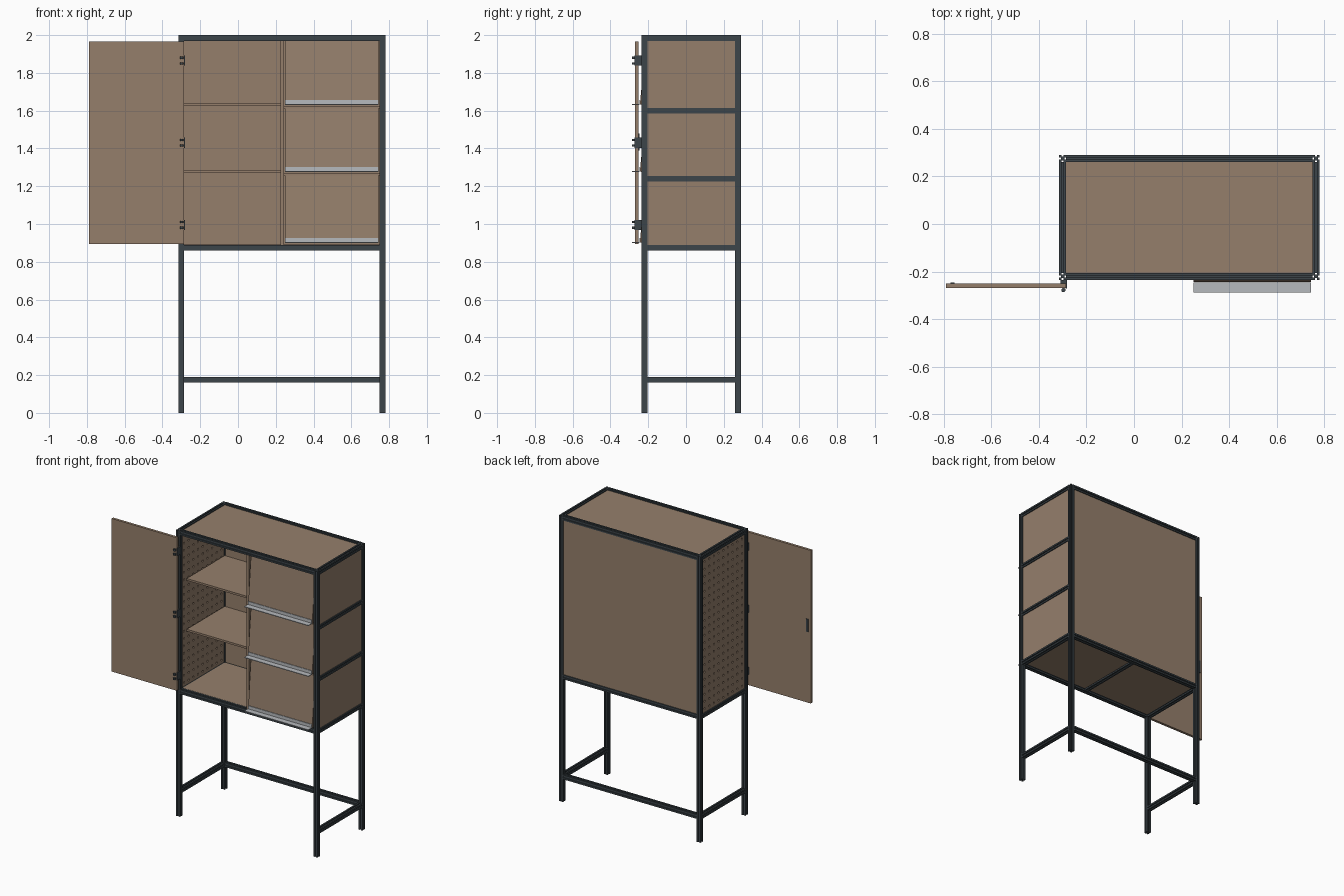
import bpy, bmesh, math
from mathutils import Vector, Matrix

cube = bpy.data.objects.get("Cube")
if cube:
    bpy.data.objects.remove(cube, do_unlink=True)


def material(name, rgb):
    m = bpy.data.materials.new(name)
    m.use_nodes = True
    m.diffuse_color = (*rgb, 1)
    m.node_tree.nodes["Principled BSDF"].inputs["Base Color"].default_value = (*rgb, 1)
    return m


BROWN = material("brown board", (0.30, 0.212, 0.148))
DARK = material("dark frame", (0.045, 0.058, 0.067))
GREY = material("light metal", (0.47, 0.49, 0.51))


def finish(name, bm, mat):
    bmesh.ops.recalc_face_normals(bm, faces=bm.faces)
    mesh = bpy.data.meshes.new(name)
    bm.to_mesh(mesh)
    bm.free()
    mesh.materials.append(mat)
    ob = bpy.data.objects.new(name, mesh)
    bpy.context.collection.objects.link(ob)
    return ob


def box(name, mat, x, y, z):
    """Box from three (low, high) ranges."""
    bm = bmesh.new()
    bmesh.ops.create_cube(bm, size=1)
    for v in bm.verts:
        v.co = [(lo + hi) / 2 + c * (hi - lo) for c, (lo, hi) in zip(v.co, (x, y, z))]
    return finish(name, bm, mat)


def cylinder(name, mat, centre, radius, length):
    bm = bmesh.new()
    bmesh.ops.create_cone(bm, cap_ends=True, segments=12, radius1=radius, radius2=radius,
                          depth=length, matrix=Matrix.Translation(centre))
    return finish(name, bm, mat)


# Slotted square bar
W = 0.03
H = W / 2
SLOT, FLOOR = 0.004, 0.008


def bar(name, a, b):
    a, b = Vector(a), Vector(b)
    side = [(H, -SLOT), (FLOOR, -SLOT), (FLOOR, SLOT), (H, SLOT), (H, H)]
    bm = bmesh.new()
    ring = []
    for k in range(4):
        turn = Matrix.Rotation(k * math.pi / 2, 3, 'Z')
        ring += [bm.verts.new(turn @ Vector((*p, 0))) for p in side]
    face = bm.faces.new(ring)
    out = bmesh.ops.extrude_face_region(bm, geom=[face])["geom"]
    top = [g for g in out if isinstance(g, bmesh.types.BMVert)]
    bmesh.ops.translate(bm, verts=top, vec=(0, 0, (b - a).length))
    spin = (b - a).to_track_quat('Z', 'Y').to_matrix().to_4x4()
    bm.transform(Matrix.Translation(a) @ spin)
    return finish(name, bm, DARK)


# Bar centre lines and inner faces
XL, XR, YF, YB = -0.30, 0.765, -0.22, 0.275
IL, IR, IF, IB = XL + H, XR - H, YF + H, YB - H
Z_TOP, Z_BASE, Z_FOOT = 2 - H, 0.875, 0.175
Z_SIDE = (1.24, 1.60)

# Frame: posts, then rails between them
for xn, x in (("right", XL), ("left", XR)):
    for yn, y in (("front", YF), ("back", YB)):
        bar(f"{yn}_{xn}_post", (x, y, 0), (x, y, 2))
    for zn, z in (("top", Z_TOP), ("base", Z_BASE), ("foot", Z_FOOT)):
        bar(f"{zn}_{xn}_rail", (x, IF, z), (x, IB, z))
for zn, z in (("top", Z_TOP), ("base", Z_BASE)):
    bar(f"{zn}_front_rail", (IL, YF, z), (IR, YF, z))
for zn, z in (("top", Z_TOP), ("base", Z_BASE), ("foot", Z_FOOT)):
    bar(f"{zn}_back_rail", (IL, YB, z), (IR, YB, z))
for z in Z_SIDE:
    bar("left_side_rail", (XR, IF, z), (XR, IB, z))
bar("base_middle_rail", (0.235, IF, Z_BASE), (0.235, IB, Z_BASE))

# Fixed boards
LOW, HIGH = Z_BASE + H, Z_TOP - H
T = 0.008
box("top_board", BROWN, (IL, IR), (IF, IB), (Z_TOP - T, Z_TOP + T))
box("bottom_board", BROWN, (IL, IR), (IF, IB), (LOW - 0.013, LOW + 0.001))
box("back_board", BROWN, (IL, IR), (YB - T, YB + T), (LOW, HIGH))
edges = [LOW, Z_SIDE[0], Z_SIDE[1], HIGH]
for lo, hi in zip(edges, edges[1:]):
    box("left_side_board", BROWN, (XR - T, XR + T), (IF, IB), (lo, hi))
box("divider", BROWN, (0.225, 0.243), (YF - 0.005, IB), (LOW, HIGH))

# Shelves on both sides of the divider
for z in (1.27, 1.625):
    box("open_shelf", BROWN, (IL, 0.225), (-0.16, IB), (z, z + 0.014))
    box("bay_shelf", BROWN, (0.243, IR), (IF, IB), (z - 0.013, z))


# Perforated right side board, built from repeated cells with round holes
def pegboard(name, cols, rows, radius):
    bm = bmesh.new()
    dy, dz = (IB - IF) / cols, (HIGH - LOW) / rows
    for i in range(cols):
        for j in range(rows):
            cy, cz = IF + (i + 0.5) * dy, LOW + (j + 0.5) * dz
            loops = []
            for x in (XL - T, XL + T):
                hole, rim = [], []
                for k in range(8):
                    c, s = math.cos(k * math.pi / 4), math.sin(k * math.pi / 4)
                    hole.append(bm.verts.new((x, cy + radius * c, cz + radius * s)))
                    rim.append(bm.verts.new((x, cy + round(c) * dy / 2, cz + round(s) * dz / 2)))
                loops.append((hole, rim))
            (h0, r0), (h1, r1) = loops
            for k in range(8):
                n = (k + 1) % 8
                bm.faces.new((h0[k], h0[n], r0[n], r0[k]))
                bm.faces.new((h1[k], r1[k], r1[n], h1[n]))
                bm.faces.new((h0[k], h1[k], h1[n], h0[n]))
    bmesh.ops.remove_doubles(bm, verts=bm.verts, dist=0.0005)
    return finish(name, bm, BROWN)


pegboard("perforated_side_board", 9, 21, 0.0075)

# Three tilting flap fronts with a metal grip along the lower edge
for lo, hi in ((0.90, 1.255), (1.275, 1.61), (1.63, 1.967)):
    flap = box("flap_front", BROWN, (0.25, 0.745), (-H / 2, H / 2), (lo - hi, 0))
    flap.location = (0, -0.205, hi)
    flap.rotation_euler.x = -math.atan(0.032 / (hi - lo))
    box("grip_plate", GREY, (0.25, 0.745), (-0.249, -0.245), (lo, lo + 0.027))
    box("grip_ledge", GREY, (0.25, 0.745), (-0.287, -0.245), (lo, lo + 0.005))

# Door swung fully open, with recessed pull and hinges
box("door", BROWN, (-0.79, -0.285), (-0.269, -0.251), (0.895, 1.965))
box("door_pull", DARK, (-0.772, -0.754), (-0.252, -0.247), (1.39, 1.48))
for z in (0.995, 1.43, 1.865):
    box("hinge_leaf", DARK, (-0.31, -0.284), (-0.251, YF - H), (z - 0.027, z + 0.027))
    box("hinge_wrap", DARK, (-0.287, -0.281), (-0.272, YF - H), (z - 0.027, z + 0.027))
    for d in (-0.015, 0.015):
        cylinder("hinge_knuckle", DARK, (-0.297, -0.278, z + d), 0.009, 0.012)
